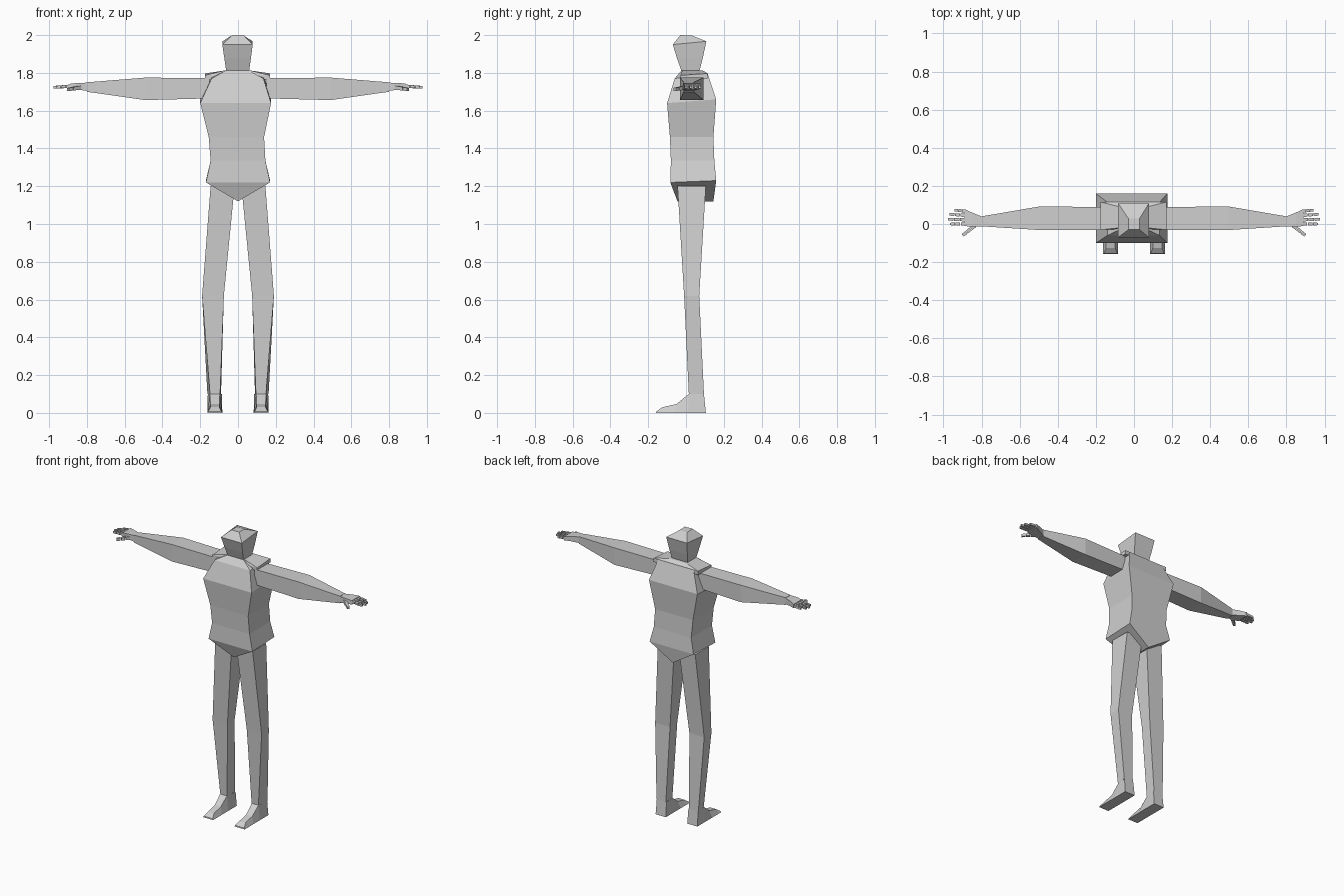
import bpy, bmesh
from mathutils import Vector

if "Cube" in bpy.data.objects:
    bpy.data.objects.remove(bpy.data.objects["Cube"])

grey = bpy.data.materials.new("plain grey")
grey.diffuse_color = (0.63, 0.63, 0.63, 1)
grey.use_nodes = True
grey.node_tree.nodes["Principled BSDF"].inputs["Base Color"].default_value = grey.diffuse_color


def finish(name, bm, mirror=False):
    """Turn a bmesh into a flat-shaded object, optionally mirrored in x."""
    bmesh.ops.remove_doubles(bm, verts=bm.verts, dist=0.0005)
    bmesh.ops.recalc_face_normals(bm, faces=bm.faces)
    me = bpy.data.meshes.new(name)
    bm.to_mesh(me)
    bm.free()
    me.materials.append(grey)
    ob = bpy.data.objects.new(name, me)
    bpy.context.collection.objects.link(ob)
    if mirror:
        ob.modifiers.new("mirror", 'MIRROR').use_axis[0] = True
    return ob


def loft(bm, rings):
    """Skin a chain of four-point rings and cap both ends."""
    loops = [[bm.verts.new(p) for p in r] for r in rings]
    for a, b in zip(loops, loops[1:]):
        for i in range(4):
            j = (i + 1) % 4
            bm.faces.new((a[i], a[j], b[j], b[i]))
    bm.faces.new(loops[0])
    bm.faces.new(loops[-1])


def level(x0, x1, y0, y1, z, zb=None):
    """Horizontal ring; zb is the height of the back edge."""
    zb = z if zb is None else zb
    return [(x0, y0, z), (x1, y0, z), (x1, y1, zb), (x0, y1, zb)]


def slice_x(x, y0, y1, z0, z1):
    """Ring across an arm."""
    return [(x, y0, z0), (x, y1, z0), (x, y1, z1), (x, y0, z1)]


# Torso: wedge-shaped crotch, waist, chest, shoulders and neck base
bm = bmesh.new()
loft(bm, [level(0, 0, -0.045, 0.145, 1.12),
          level(-0.17, 0.17, -0.083, 0.16, 1.22, 1.23),
          level(-0.145, 0.145, -0.08, 0.15, 1.335),
          level(-0.155, 0.138, -0.085, 0.145, 1.46),
          level(-0.20, 0.175, -0.10, 0.16, 1.64, 1.66),
          level(-0.14, 0.135, -0.06, 0.115, 1.77, 1.795),
          level(-0.065, 0.06, -0.025, 0.075, 1.812)])
finish("torso", bm)

# Shoulder yoke along the back of the shoulders
bm = bmesh.new()
loft(bm, [level(-0.175, 0.17, -0.03, 0.115, 1.765, 1.77),
          level(-0.175, 0.17, -0.03, 0.115, 1.787, 1.797),
          level(-0.075, 0.07, -0.02, 0.09, 1.812)])
finish("shoulder_yoke", bm)

# Head: flares upward, with a low pitched crown
bm = bmesh.new()
loft(bm, [level(-0.062, 0.058, -0.022, 0.07, 1.805),
          level(-0.072, 0.068, -0.047, 0.088, 1.875),
          level(-0.083, 0.078, -0.07, 0.108, 1.95, 1.967),
          level(-0.03, 0.03, -0.03, 0.03, 2.0, 1.998)])
finish("head", bm)

# Arms with elbow and wrist
bm = bmesh.new()
loft(bm, [slice_x(0.15, -0.03, 0.088, 1.665, 1.772),
          slice_x(0.49, -0.032, 0.093, 1.656, 1.775),
          slice_x(0.80, -0.012, 0.04, 1.70, 1.75)])
finish("arm", bm, True)

# Palms
bm = bmesh.new()
loft(bm, [slice_x(0.80, -0.012, 0.04, 1.705, 1.748),
          slice_x(0.85, -0.015, 0.06, 1.712, 1.747),
          slice_x(0.89, -0.01, 0.078, 1.715, 1.742)])
finish("palm", bm, True)


def digit(bm, start, end, w):
    """Three tapered finger bones with small gaps at the joints."""
    a, b = Vector(start), Vector(end)
    side = (b - a).cross(Vector((0, 0, 1))).normalized()
    up = Vector((0, 0, 1))
    for k in range(3):
        rings = []
        for t, s in ((k / 3, 1), (k / 3 + 0.29, 0.85)):
            c, h = a.lerp(b, t), w * s * (1 - 0.08 * k)
            rings.append([c + side * h * u + up * h * v
                          for u, v in ((-1, -1), (1, -1), (1, 1), (-1, 1))])
        loft(bm, rings)


# Fingers and thumb
bm = bmesh.new()
for y0, y1, tip in ((0.068, 0.073, 0.945), (0.045, 0.051, 0.972),
                    (0.022, 0.025, 0.98), (0.0, 0.0, 0.968)):
    digit(bm, (0.885, y0, 1.73), (tip, y1, 1.724), 0.009)
digit(bm, (0.835, -0.008, 1.722), (0.902, -0.062, 1.712), 0.011)
finish("fingers", bm, True)

# Legs, narrower in front than behind at the ankle
bm = bmesh.new()
loft(bm, [[(0.095, 0.015, 0.10), (0.148, 0.015, 0.10), (0.162, 0.095, 0.10), (0.09, 0.095, 0.10)],
          level(0.075, 0.19, -0.01, 0.07, 0.62),
          level(0.018, 0.145, -0.045, 0.105, 1.20)])
finish("leg", bm, True)

# Feet: heel block running forward into a low toe
bm = bmesh.new()


def foot_slice(y, zt, ytop, inset):
    return [(0.083, y, 0), (0.162, y, 0),
            (0.162 - inset, ytop, zt), (0.083 + inset, ytop, zt)]


loft(bm, [foot_slice(0.105, 0.10, 0.095, 0.002),
          foot_slice(0.01, 0.10, 0.015, 0.013),
          foot_slice(-0.06, 0.047, -0.05, 0.016),
          foot_slice(-0.13, 0.03, -0.125, 0.016),
          foot_slice(-0.158, 0.008, -0.156, 0.004)])
finish("foot", bm, True)
